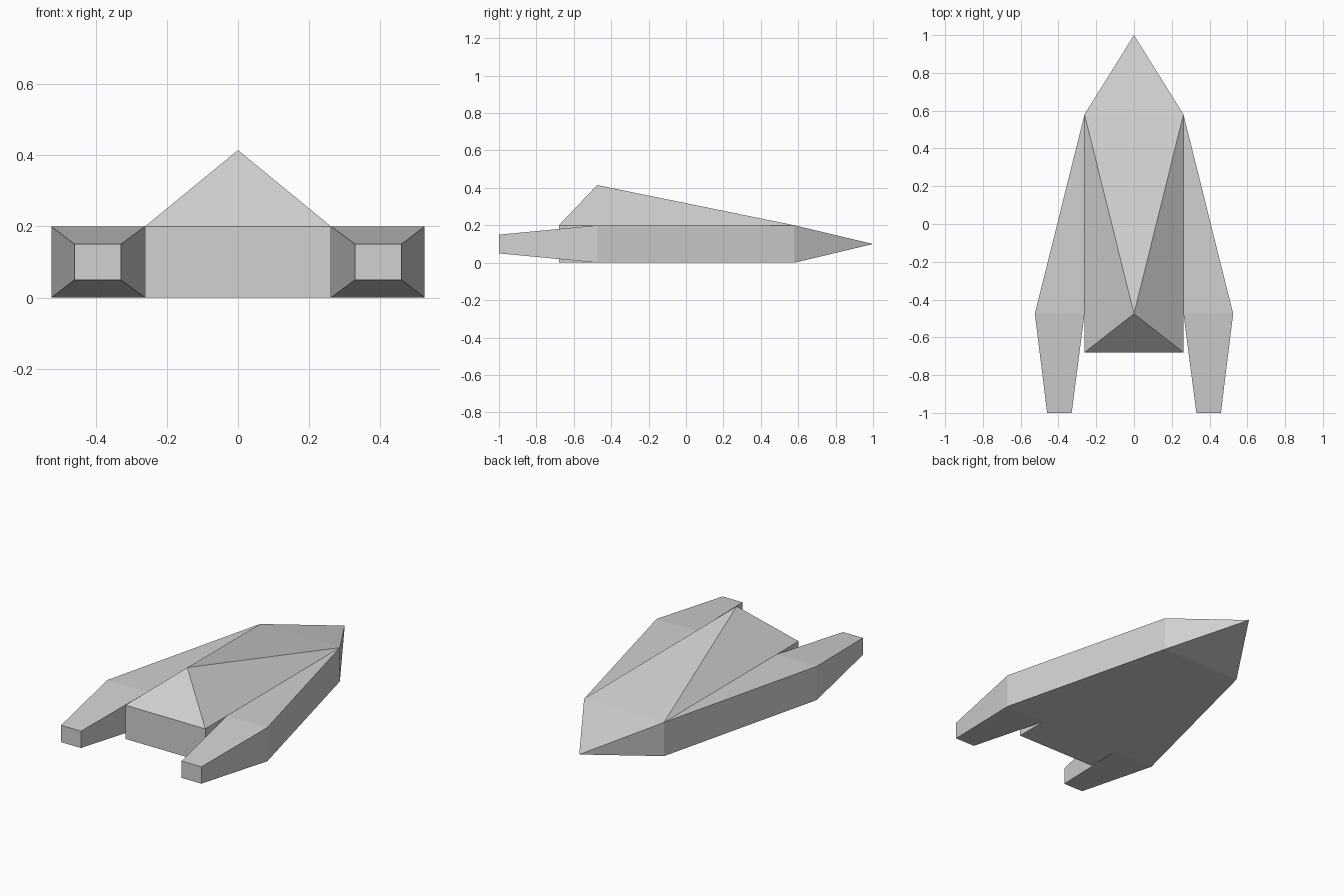
import bpy
import bmesh
import math

if "Cube" in bpy.data.objects:
    bpy.data.objects.remove(bpy.data.objects["Cube"])

grey = bpy.data.materials.new("light_grey")
grey.diffuse_color = (0.64, 0.64, 0.64, 1)
grey.use_nodes = True
grey.node_tree.nodes["Principled BSDF"].inputs["Base Color"].default_value = grey.diffuse_color


def convex_part(name, points):
    """Flat-faced convex solid around a few corner points."""
    bm = bmesh.new()
    for p in points:
        bm.verts.new(p)
    bmesh.ops.convex_hull(bm, input=bm.verts[:])
    bmesh.ops.dissolve_limit(bm, angle_limit=math.radians(0.5),
                             verts=bm.verts[:], edges=bm.edges[:])
    bmesh.ops.recalc_face_normals(bm, faces=bm.faces[:])
    mesh = bpy.data.meshes.new(name)
    bm.to_mesh(mesh)
    bm.free()
    mesh.materials.append(grey)
    obj = bpy.data.objects.new(name, mesh)
    bpy.context.collection.objects.link(obj)
    return obj


half, top = 0.262, 0.2      # hull half width and deck height
rear, bow = -0.68, 0.58     # hull ends
widest = -0.475             # station of the roof peak and widest wing

# Hull: box with a pointed nose and a pyramid roof
hull = [(x, y, z) for x in (-half, half) for y in (rear, bow) for z in (0, top)]
hull += [(0, 1, 0.1), (0, widest, 0.415)]
convex_part("hull", hull)

# Side pods: wedge widening from the bow, then tapering to a blunt end
pod = [(x, y, z) for x, y in ((half, bow), (half, widest), (0.525, widest))
       for z in (0, top)]
pod += [(x, -1, z) for x in (0.33, 0.46) for z in (0.05, 0.15)]
pods = convex_part("side_pods", pod)
pods.modifiers.new("mirror", 'MIRROR').use_axis[0] = True
